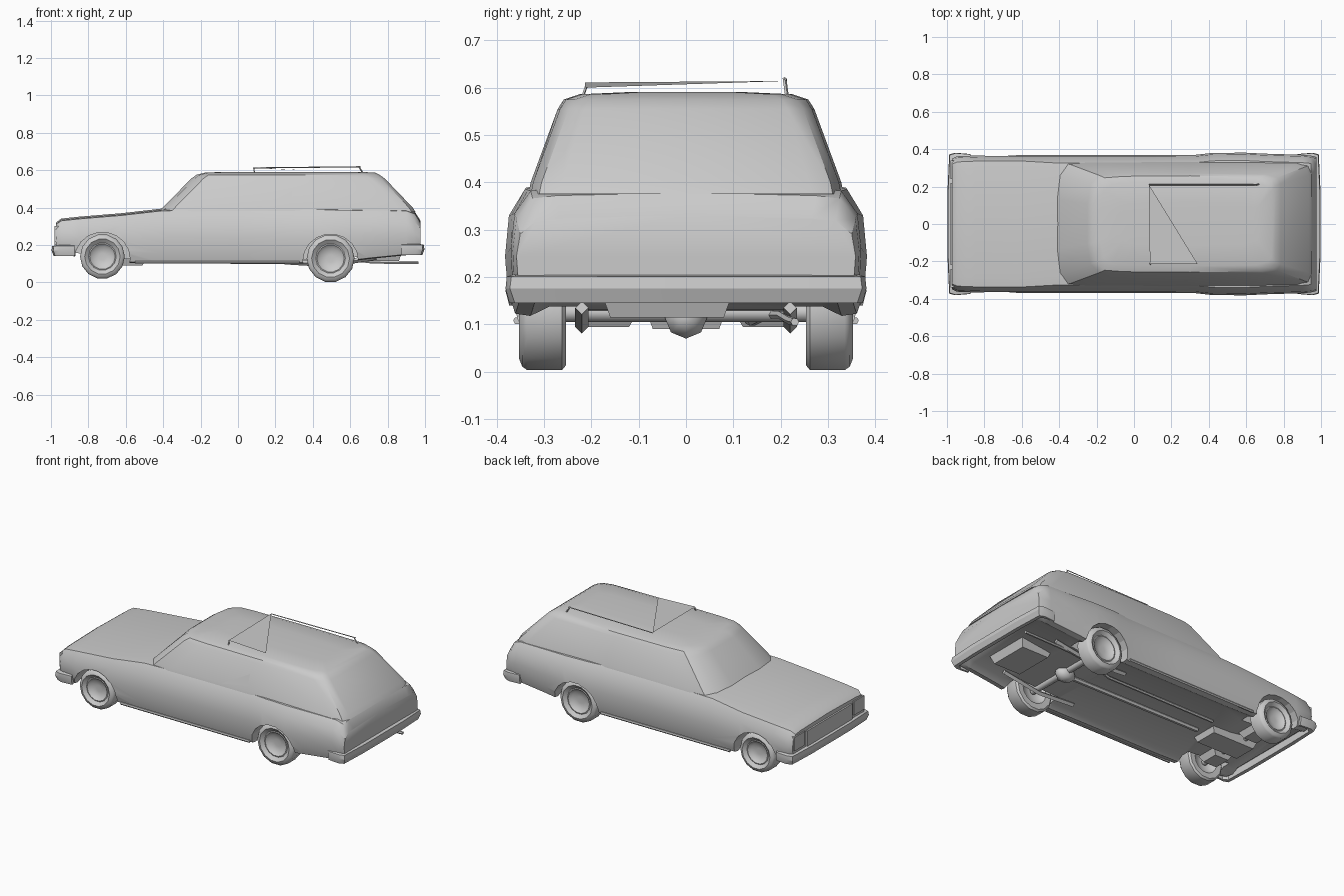
import bpy, bmesh, math
from mathutils import Vector, Matrix

if "Cube" in bpy.data.objects:
    bpy.data.objects.remove(bpy.data.objects["Cube"])


def make(name, verts, faces, angle=35):
    me = bpy.data.meshes.new(name)
    me.from_pydata([tuple(v) for v in verts], [], faces)
    bm = bmesh.new()
    bm.from_mesh(me)
    bmesh.ops.recalc_face_normals(bm, faces=bm.faces)
    bm.to_mesh(me)
    bm.free()
    ob = bpy.data.objects.new(name, me)
    bpy.context.collection.objects.link(ob)
    if angle:
        bpy.ops.object.select_all(action='DESELECT')
        ob.select_set(True)
        bpy.context.view_layer.objects.active = ob
        bpy.ops.object.shade_smooth_by_angle(angle=math.radians(angle))
    return ob


def loft(name, rings, angle=35, closed=False):
    """Skin equal-length rings; cap both ends unless the rings form a loop."""
    n, m = len(rings[0]), len(rings)
    verts = [p for r in rings for p in r]
    faces = [(i * n + j, i * n + (j + 1) % n,
              (i + 1) % m * n + (j + 1) % n, (i + 1) % m * n + j)
             for i in range(m if closed else m - 1) for j in range(n)]
    if not closed:
        faces += [tuple(range(n)), tuple(range((m - 1) * n, m * n))]
    return make(name, verts, faces, angle)


def tube(name, pts, r, sides=6):
    pts = [Vector(p) for p in pts]
    rings = []
    for i, p in enumerate(pts):
        d = pts[min(i + 1, len(pts) - 1)] - pts[max(i - 1, 0)]
        q = d.to_track_quat('Z', 'Y')
        rings.append([p + q @ Vector((r * math.cos(a), r * math.sin(a), 0))
                      for a in (2 * math.pi * k / sides for k in range(sides))])
    return loft(name, rings, 50)


def block(name, lo, hi, taper=0.0):
    rings = []
    for z, t in ((lo[2], taper), (hi[2], 0)):
        rings.append([(lo[0] + t, lo[1] + t, z), (hi[0] - t, lo[1] + t, z),
                      (hi[0] - t, hi[1] - t, z), (lo[0] + t, hi[1] - t, z)])
    return loft(name, rings, 0)


# Lower body: cross-sections along the car (x, bottom, top, half width)
stations = [(-.972, .17, .315, .350), (-.945, .15, .335, .362), (-.85, .135, .345, .366),
            (-.62, .105, .364, .368), (-.41, .10, .388, .368), (0, .10, .395, .368),
            (.33, .10, .395, .370), (.42, .105, .395, .380), (.58, .11, .392, .382),
            (.70, .125, .39, .376), (.90, .145, .388, .370), (.945, .15, .372, .366),
            (.975, .17, .325, .358)]
rings = []
for x, b, t, w in stations:
    h = t - b
    sh = .03 if x < -.42 else .042
    half = [(w - .09, b + .02), (w - .05, b), (w - .018, b + .005), (w - .003, b + .2 * h),
            (w, b + .48 * h), (w - .008, b + .78 * h), (w - sh, t - .006), (w - sh - .05, t)]
    rings.append([(x, y, z) for y, z in half] + [(x, 0, t + .006)]
                 + [(x, -y, z) for y, z in reversed(half)])
body = loft('lower_body', rings)

# Greenhouse: stacked outlines (z, windscreen x, tailgate x, half width)
levels = [(.375, -.425, .950, .330), (.40, -.402, .934, .325), (.555, -.25, .785, .268),
          (.575, -.222, .757, .255), (.586, -.18, .735, .222), (.591, -.08, .66, .11)]
rings = []
for z, xf, xr, w in levels:
    half = [(xf, .4 * w), (xf + .018, .80 * w), (xf + .065, w - .008), (xf + .17, w),
            (.30, w + .003), (xr - .08, w - .002), (xr - .02, w - .02), (xr, .8 * w)]
    rings.append([(x, y, z) for x, y in half] + [(x, -y, z) for x, y in reversed(half)])
loft('cabin_and_roof', rings, 30)

# Wheels, with arches cut into the body
tyre = [(.02, .318), (.055, .322), (.072, .338), (.078, .336), (.10, .353), (.118, .346),
        (.126, .335), (.126, .262), (.115, .253), (.08, .255), (.06, .275), (.02, .28)]
for label, cx, cz, s in (('front', -.725, .138, .95), ('rear', .495, .128, 1.016)):
    for side, sy in (('left', 1), ('right', -1)):
        n = 14
        rings = [[(cx + s * r * math.cos(2 * math.pi * k / n), sy * y,
                   cz + s * r * math.sin(2 * math.pi * k / n)) for k in range(n)]
                 for r, y in tyre]
        loft(f'{label}_{side}_wheel', rings, 40)
        cut = loft(f'{label}_{side}_arch_cutter',
                   [[(cx + .148 * math.cos(2 * math.pi * k / 18), sy * y,
                      cz - .012 + .142 * math.sin(2 * math.pi * k / 18)) for k in range(18)]
                    for y in (.225, .45)], 0)
        cut.hide_render = True
        cut.display_type = 'WIRE'
        mod = body.modifiers.new('arch', 'BOOLEAN')
        mod.operation = 'DIFFERENCE'
        mod.solver = 'EXACT'
        mod.object = cut

# Wrap-around bumpers (plan path, swept with a shallow section)
for name, sx, z0, z1 in (('front_bumper', -1, .14, .20), ('rear_bumper', 1, .145, .207)):
    plan = [(.875, .374, .018), (.955, .381, .022), (.988, .372, .03), (.997, .18, .035)]
    plan = plan + [(x, -y, t) for x, y, t in reversed(plan)]
    rings = []
    for i, (x, y, t) in enumerate(plan):
        d = Vector((0, -math.copysign(t, y))) if i in (0, 7) else (
            Vector((-t, 0)) if i in (3, 4) else Vector((-t, -math.copysign(t, y))))
        k = d * .35
        zm = (z0 + z1) / 2
        sec = [(x + d.x, y + d.y, z0), (x + k.x, y + k.y, z0), (x, y, zm),
               (x + k.x * .3, y + k.y * .3, z1 - .006), (x + d.x, y + d.y, z1)]
        rings.append([(sx * a, b, c) for a, b, c in sec])
    loft(name, rings, 25)

# Bodyside moulding, grille bar and tailgate ledge
for sy in (1, -1):
    tube('sill_strip', [(-.55, sy * .355, .108), (.33, sy * .357, .108)], .008)
block('grille', (-.982, -.22, .20), (-.965, .22, .295))
for sy in (1, -1):
    block('headlamp_panel', (-.98, sy * .29 - .05, .215), (-.96, sy * .29 + .05, .30))

# Roof rack: side rail with feet, and the thin slanted cross panel
tube('roof_rail', [(.08, .21, .612), (.655, .21, .618)], .003, 4)
tube('rail_rear_foot', [(.645, .208, .620), (.668, .213, .584)], .004, 4)
tube('rail_front_foot', [(.085, -.208, .610), (.088, -.217, .584)], .003, 4)
make('rack_panel', [(.08, .21, .614), (.085, -.213, .611), (.34, -.213, .600)], [(0, 1, 2)], 0)
make('side_window_flap', [(.12, -.327, .40), (.29, -.327, .40), (.29, -.297, .49)], [(0, 1, 2)], 0)

# Running gear and underbody
tube('rear_axle', [(.495, -.27, .125), (.495, .27, .125)], .02, 8)
tube('front_axle', [(-.725, -.27, .13), (-.725, .27, .13)], .018, 8)
tube('drive_shaft', [(-.45, 0, .115), (.45, 0, .11)], .014, 6)
loft('differential', [[(.495 + dx, r * math.cos(2 * math.pi * k / 8),
                        .115 + r * math.sin(2 * math.pi * k / 8)) for k in range(8)]
                      for dx, r in ((-.06, .02), (-.03, .045), (.02, .045), (.05, .02))], 60)
block('engine_sump', (-.82, -.10, .09), (-.48, .10, .17), .03)
block('fuel_tank', (.66, -.18, .115), (.88, .10, .17), .02)
for sy in (1, -1):
    block('front_suspension_arm', (-.79, sy * .17 - .07, .095), (-.66, sy * .17 + .07, .13), .02)
    tube('leaf_spring', [(.25, sy * .22, .11), (.495, sy * .22, .095), (.74, sy * .22, .135)], .014, 4)
tube('exhaust_pipe', [(-.45, .13, .11), (.3, .14, .105), (.42, .17, .12),
                      (.62, .2, .12), (.72, .22, .108), (.965, .23, .105)], .009, 6)
